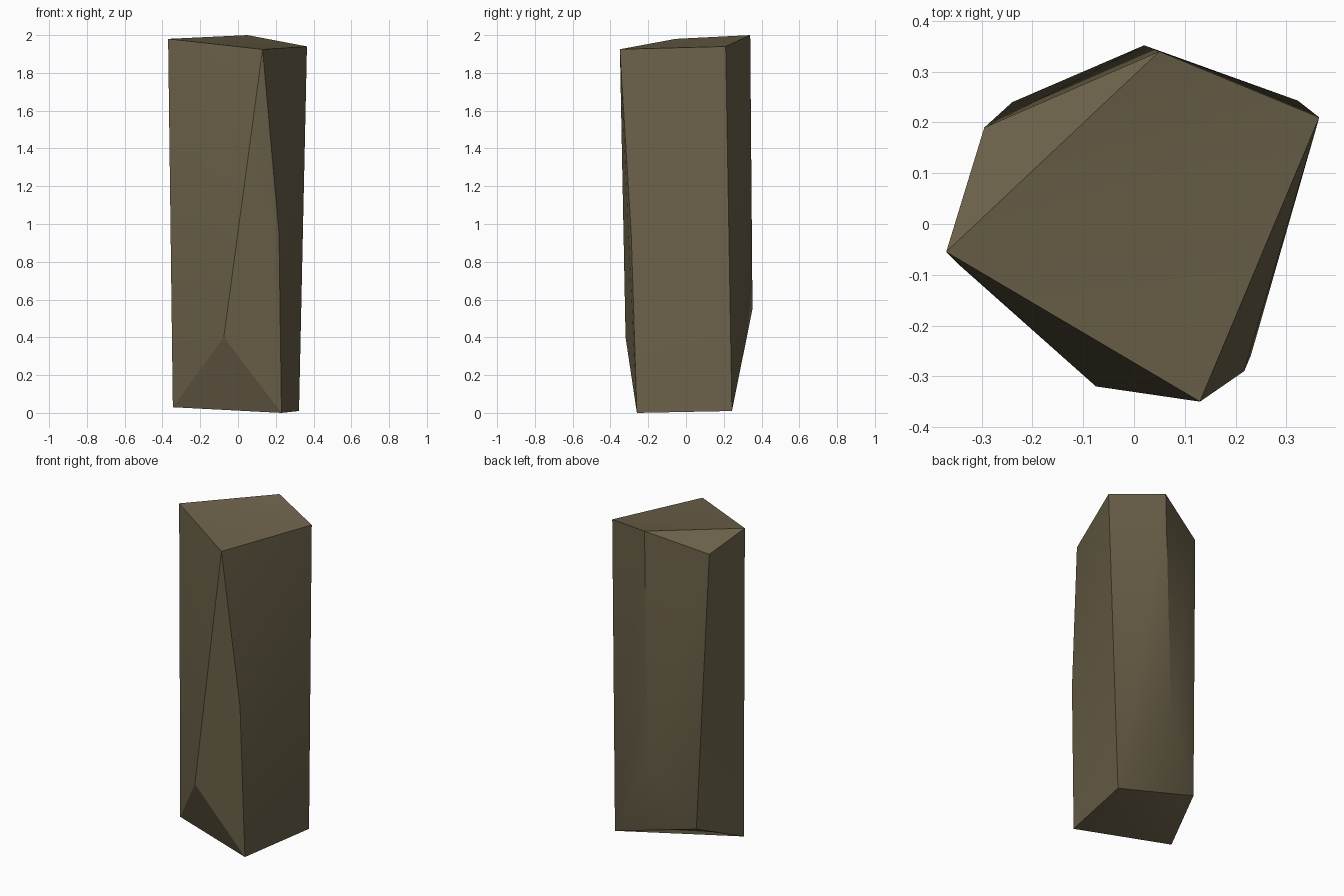
import bpy, bmesh, math

if "Cube" in bpy.data.objects:
    bpy.data.objects.remove(bpy.data.objects["Cube"])

# Corner points of the stone pillar
corners = {
    # top rim
    "top_left": (-0.37, -0.055, 1.98), "top_front": (0.13, -0.35, 1.925),
    "top_right": (0.365, 0.21, 1.94), "top_back": (0.05, 0.34, 2.0),
    "top_back_left": (-0.295, 0.19, 1.89),
    # chipped bulges on the sides
    "front_bulge": (-0.075, -0.32, 0.40), "right_bulge": (0.217, -0.29, 0.95),
    "back_bulge": (0.02, 0.352, 0.55),
    # foot
    "foot_left": (-0.345, -0.08, 0.03), "foot_front": (0.23, -0.26, 0.0),
    "foot_right": (0.323, 0.243, 0.01), "foot_back_left": (-0.24, 0.24, 0.17),
}

# Wrap the corners in a faceted hull
bm = bmesh.new()
v = {name: bm.verts.new(co) for name, co in corners.items()}
bmesh.ops.convex_hull(bm, input=list(bm.verts))
bmesh.ops.triangulate(bm, faces=list(bm.faces))

# The top folds along the left-right diagonal
ridge = bm.edges.get((v["top_front"], v["top_back"]))
if ridge:
    bmesh.ops.rotate_edges(bm, edges=[ridge], use_ccw=False)
bmesh.ops.recalc_face_normals(bm, faces=list(bm.faces))

mesh = bpy.data.meshes.new("stone_pillar")
bm.to_mesh(mesh)
bm.free()
pillar = bpy.data.objects.new("stone_pillar", mesh)
bpy.context.collection.objects.link(pillar)

# Single olive-brown stone colour
stone = bpy.data.materials.new("olive_brown_stone")
stone.diffuse_color = (0.149, 0.122, 0.068, 1)
stone.use_nodes = True
stone.node_tree.nodes["Principled BSDF"].inputs["Base Color"].default_value = stone.diffuse_color
mesh.materials.append(stone)

# Soft shading over shallow folds, sharp main edges
bpy.context.view_layer.objects.active = pillar
pillar.select_set(True)
bpy.ops.object.shade_smooth_by_angle(angle=math.radians(30))
